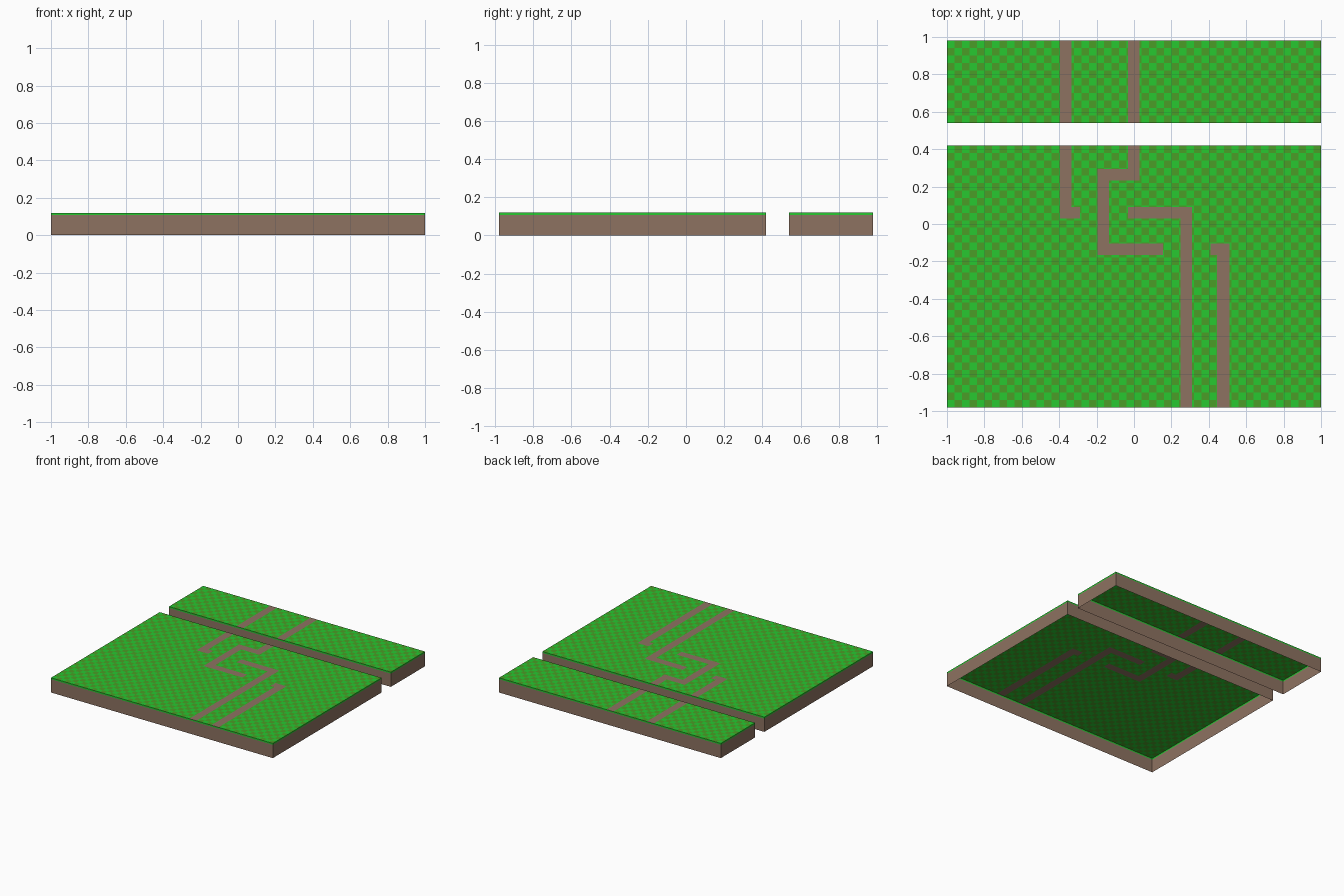
import bpy, bmesh

if "Cube" in bpy.data.objects:
    bpy.data.objects.remove(bpy.data.objects["Cube"])

H, RIM, CELL = 0.12, 0.012, 0.04


def material(name, rgb):
    m = bpy.data.materials.new(name)
    m.diffuse_color = (*rgb, 1)
    m.use_nodes = True
    m.node_tree.nodes["Principled BSDF"].inputs["Base Color"].default_value = m.diffuse_color
    return m


GRASS = material("light_grass", (0.02, 0.58, 0.03))
DARK = material("dark_grass", (0.07, 0.34, 0.02))
EARTH = material("earth", (0.27, 0.17, 0.12))

# Dirt trails as rectangles: x0, x1, y0, y1
TRAILS = [
    (-0.395, -0.333, 0.03, 0.98), (-0.395, -0.29, 0.03, 0.09),
    (-0.032, 0.03, 0.232, 0.98), (-0.195, 0.03, 0.232, 0.294),
    (-0.195, -0.133, -0.165, 0.294), (-0.195, 0.155, -0.165, -0.104),
    (-0.032, 0.31, 0.03, 0.09), (0.248, 0.31, -0.98, 0.09),
    (0.41, 0.51, -0.165, -0.104), (0.445, 0.51, -0.98, -0.104),
]


def new_object(name, bm, mats):
    me = bpy.data.meshes.new(name)
    bm.to_mesh(me)
    bm.free()
    for m in mats:
        me.materials.append(m)
    ob = bpy.data.objects.new(name, me)
    bpy.context.collection.objects.link(ob)


def cuts(lo, hi, extra):
    n = round((hi - lo) / CELL)
    vals = {round(lo + CELL * i, 4) for i in range(n + 1)}
    return sorted(vals | {v for v in extra if lo < v < hi})


def slab(name, y0, y1):
    # Checkered turf sheet, cut along the trail edges
    xs = cuts(-1, 1, [v for t in TRAILS for v in t[:2]])
    ys = cuts(y0, y1, [v for t in TRAILS for v in t[2:]])
    bm = bmesh.new()
    grid = [[bm.verts.new((x, y, H)) for x in xs] for y in ys]
    for j in range(len(ys) - 1):
        for i in range(len(xs) - 1):
            f = bm.faces.new((grid[j][i], grid[j][i + 1],
                              grid[j + 1][i + 1], grid[j + 1][i]))
            x, y = (xs[i] + xs[i + 1]) / 2, (ys[j] + ys[j + 1]) / 2
            if any(a < x < b and c < y < d for a, b, c, d in TRAILS):
                f.material_index = 2
            else:
                f.material_index = (int((x + 1) / CELL) + int((y + 0.98) / CELL)) % 2
    new_object(name + "_turf", bm, [GRASS, DARK, EARTH])

    # Open-bottomed skirt: earth wall with a thin grass rim
    bm = bmesh.new()
    corners = [(-1, y0), (1, y0), (1, y1), (-1, y1)]
    rings = [[bm.verts.new((x, y, z)) for x, y in corners] for z in (0, H - RIM, H)]
    for r in range(2):
        for i in range(4):
            k = (i + 1) % 4
            f = bm.faces.new((rings[r][i], rings[r][k], rings[r + 1][k], rings[r + 1][i]))
            f.material_index = r
    new_object(name + "_skirt", bm, [EARTH, GRASS])


slab("front_ground", -0.98, 0.42)
slab("back_ground", 0.54, 0.98)
